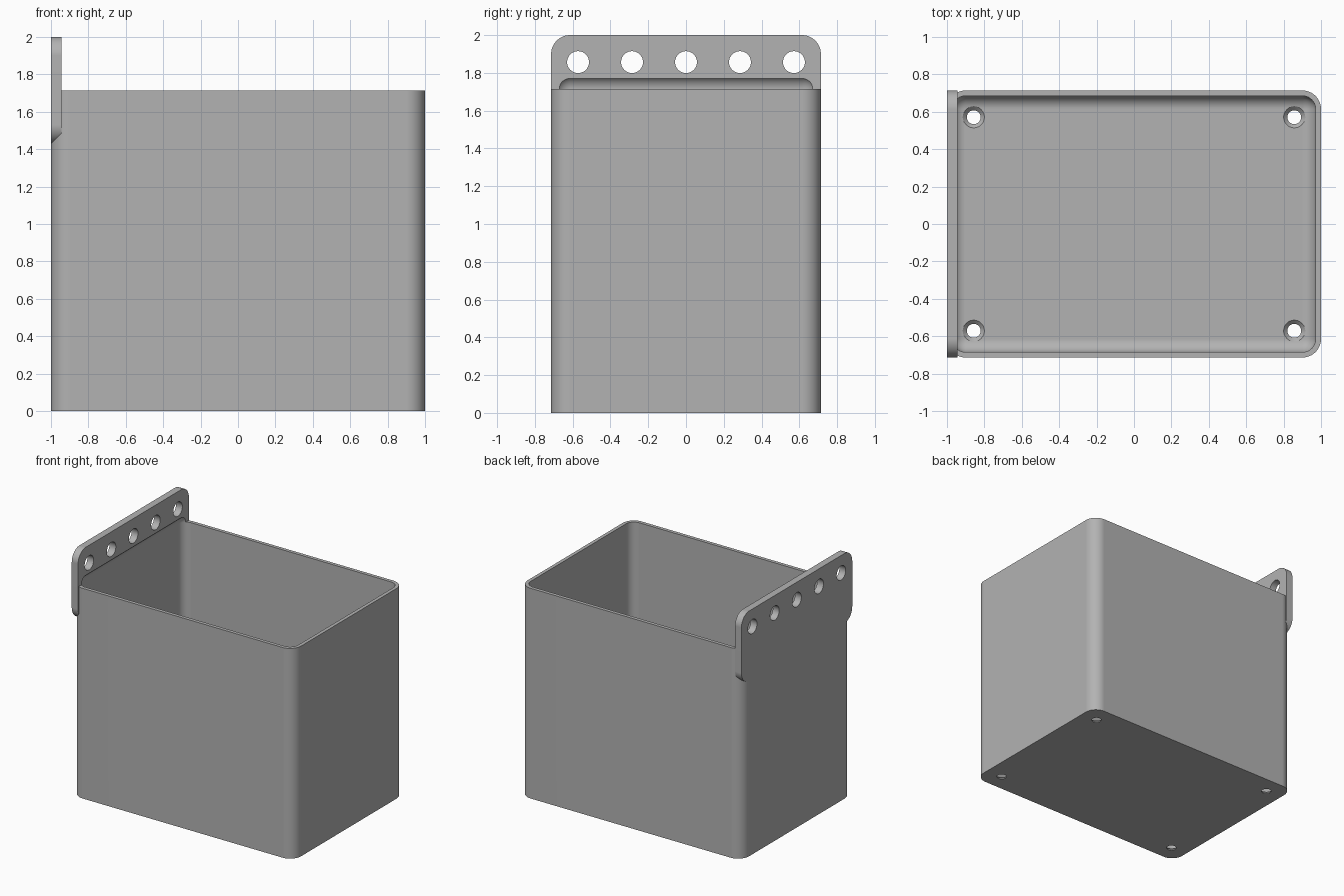
import bpy
import bmesh
from math import radians, pi
from mathutils import Matrix, Vector

cube = bpy.data.objects.get("Cube")
if cube:
    bpy.data.objects.remove(cube, do_unlink=True)

HALF_Y, BOX_TOP = 0.714, 1.714
WALL, PLATE, FLOOR = 0.0286, 0.0571, 0.0286
OUTER_R, INNER_R = 0.1, 0.0714

grey = bpy.data.materials.new("light grey plastic")
grey.use_nodes = True
colour = (0.45, 0.45, 0.45, 1)
grey.diffuse_color = colour
grey.node_tree.nodes["Principled BSDF"].inputs["Base Color"].default_value = colour


def make_object(name, bm):
    mesh = bpy.data.meshes.new(name)
    bmesh.ops.recalc_face_normals(bm, faces=bm.faces)
    bm.to_mesh(mesh)
    bm.free()
    mesh.materials.append(grey)
    obj = bpy.data.objects.new(name, mesh)
    bpy.context.collection.objects.link(obj)
    return obj


def rounded_box(name, low, high, radius, axis=None):
    """Box with the edges along one axis rounded, or every edge if no axis is given."""
    low, high = Vector(low), Vector(high)
    bm = bmesh.new()
    bmesh.ops.create_cube(bm, size=1)
    bmesh.ops.scale(bm, vec=high - low, verts=bm.verts)
    bmesh.ops.translate(bm, vec=(low + high) / 2, verts=bm.verts)
    edges = [e for e in bm.edges if axis is None
             or abs((e.verts[0].co - e.verts[1].co).normalized()[axis]) > 0.9]
    bmesh.ops.bevel(bm, geom=edges, offset=radius, segments=12, profile=0.5, affect='EDGES')
    return make_object(name, bm)


def cone(name, centre, r1, r2, depth, turn=0):
    bm = bmesh.new()
    matrix = Matrix.Translation(centre) @ Matrix.Rotation(turn, 4, 'Y')
    bmesh.ops.create_cone(bm, cap_ends=True, segments=40, radius1=r1, radius2=r2,
                          depth=depth, matrix=matrix)
    return make_object(name, bm)


def combine(target, tool, operation):
    mod = target.modifiers.new(operation.lower(), 'BOOLEAN')
    mod.operation, mod.solver, mod.object = operation, 'EXACT', tool
    bpy.context.view_layer.objects.active = target
    bpy.ops.object.modifier_apply(modifier=mod.name)
    bpy.data.objects.remove(tool, do_unlink=True)


# Outer shell joined with the hanging plate
bin_body = rounded_box("storage_bin", (-1, -HALF_Y, 0), (1, HALF_Y, BOX_TOP), OUTER_R, 2)
plate = rounded_box("mounting_plate", (-1, -HALF_Y, 1.43), (-1 + PLATE, HALF_Y, 2), OUTER_R, 0)
combine(bin_body, plate, 'UNION')

# Rounded cavity that reaches a little way up into the plate
inner_y = HALF_Y - WALL
cavity = rounded_box("cavity_cutter", (-1 + WALL, -inner_y, FLOOR),
                     (1 - WALL, inner_y, BOX_TOP + INNER_R), INNER_R)
combine(bin_body, cavity, 'DIFFERENCE')

# Row of hanging holes in the plate
for i in range(-2, 3):
    hole = cone("plate_hole_cutter", (-1, i * 0.2857, 1.857), 0.058, 0.058, 0.3, pi / 2)
    combine(bin_body, hole, 'DIFFERENCE')

# Countersunk screw holes in the floor
for x in (-0.857, 0.857):
    for y in (-0.571, 0.571):
        hole = cone("screw_hole_cutter", (x, y, 0), 0.037, 0.037, 0.2)
        combine(bin_body, hole, 'DIFFERENCE')
        sink = cone("countersink_cutter", (x, y, FLOOR - 0.005), 0.037, 0.067, 0.03)
        combine(bin_body, sink, 'DIFFERENCE')

# Smooth rounded corners, crisp rims, clean flat walls
bpy.ops.object.select_all(action='DESELECT')
bin_body.select_set(True)
bpy.context.view_layer.objects.active = bin_body
bpy.ops.object.shade_smooth_by_angle(angle=radians(30))
weighted = bin_body.modifiers.new("flat_walls", 'WEIGHTED_NORMAL')
weighted.keep_sharp = True
